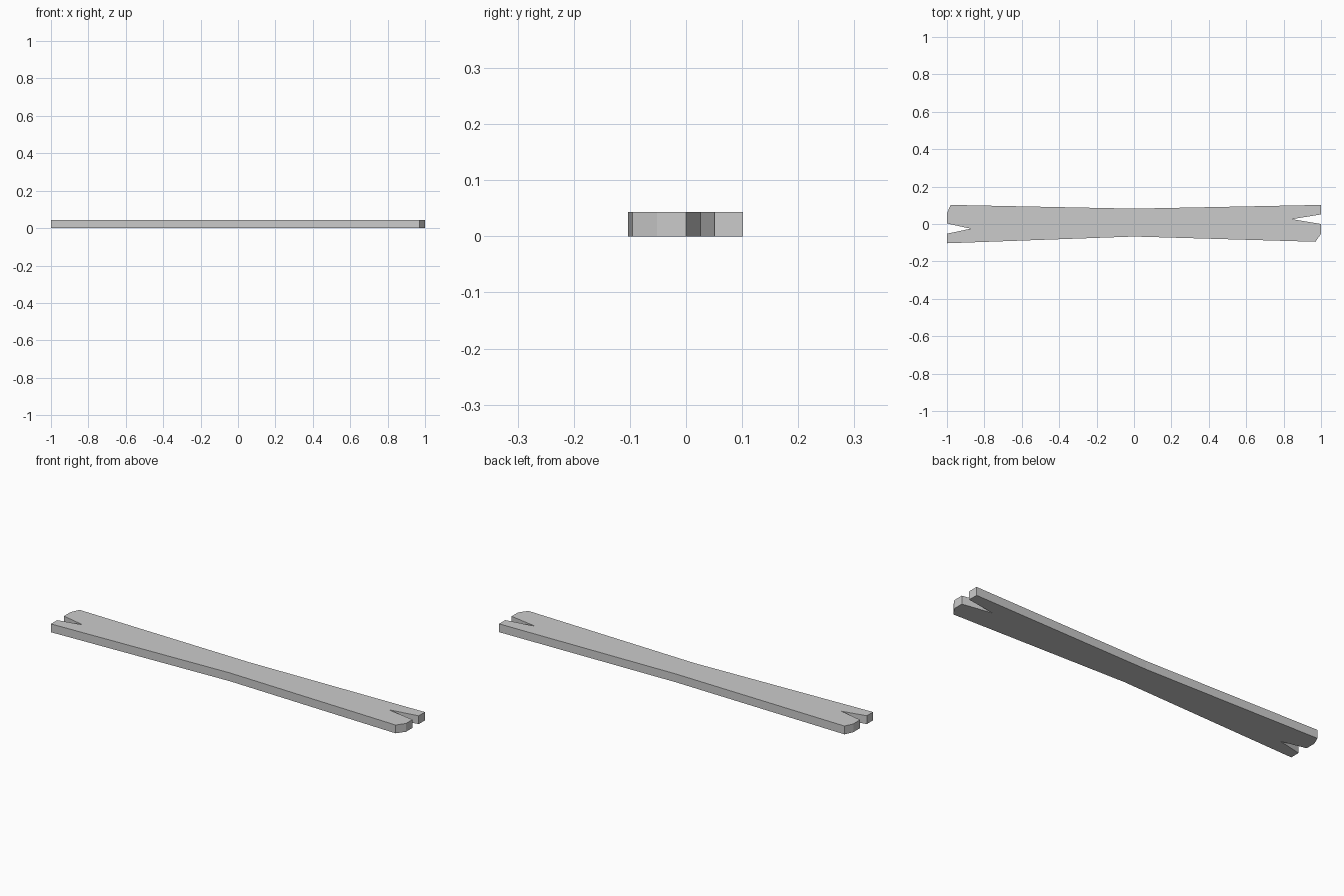
import bpy
import bmesh

cube = bpy.data.objects.get("Cube")
if cube:
    bpy.data.objects.remove(cube, do_unlink=True)

HEIGHT = 0.043

# Plain grey
grey = bpy.data.materials.new("plain grey")
grey.use_nodes = True
color = (0.6, 0.6, 0.6, 1)
grey.diffuse_color = color
grey.node_tree.nodes["Principled BSDF"].inputs["Base Color"].default_value = color

# Waisted plank outline with a notch and a clipped corner at each end
right_end = [(0.97, -0.095), (1, -0.052), (1, 0), (0.845, 0.026), (1, 0.051), (1, 0.102)]
left_end = [(-0.98, 0.102), (-1, 0.058), (-1, 0.003), (-0.873, -0.025), (-1, -0.052), (-1, -0.103)]
outline = [(0, -0.067)] + right_end + [(0, 0.082)] + left_end

# Extrude the outline to a slab
bm = bmesh.new()
base = bm.faces.new([bm.verts.new((x, y, 0)) for x, y in outline])
top = bmesh.ops.extrude_face_region(bm, geom=[base], use_keep_orig=True)["geom"]
bmesh.ops.translate(bm, vec=(0, 0, HEIGHT),
                    verts=[v for v in top if isinstance(v, bmesh.types.BMVert)])
bmesh.ops.recalc_face_normals(bm, faces=bm.faces)

mesh = bpy.data.meshes.new("notched_plank")
bm.to_mesh(mesh)
bm.free()
mesh.materials.append(grey)
plank = bpy.data.objects.new("notched_plank", mesh)
bpy.context.collection.objects.link(plank)
